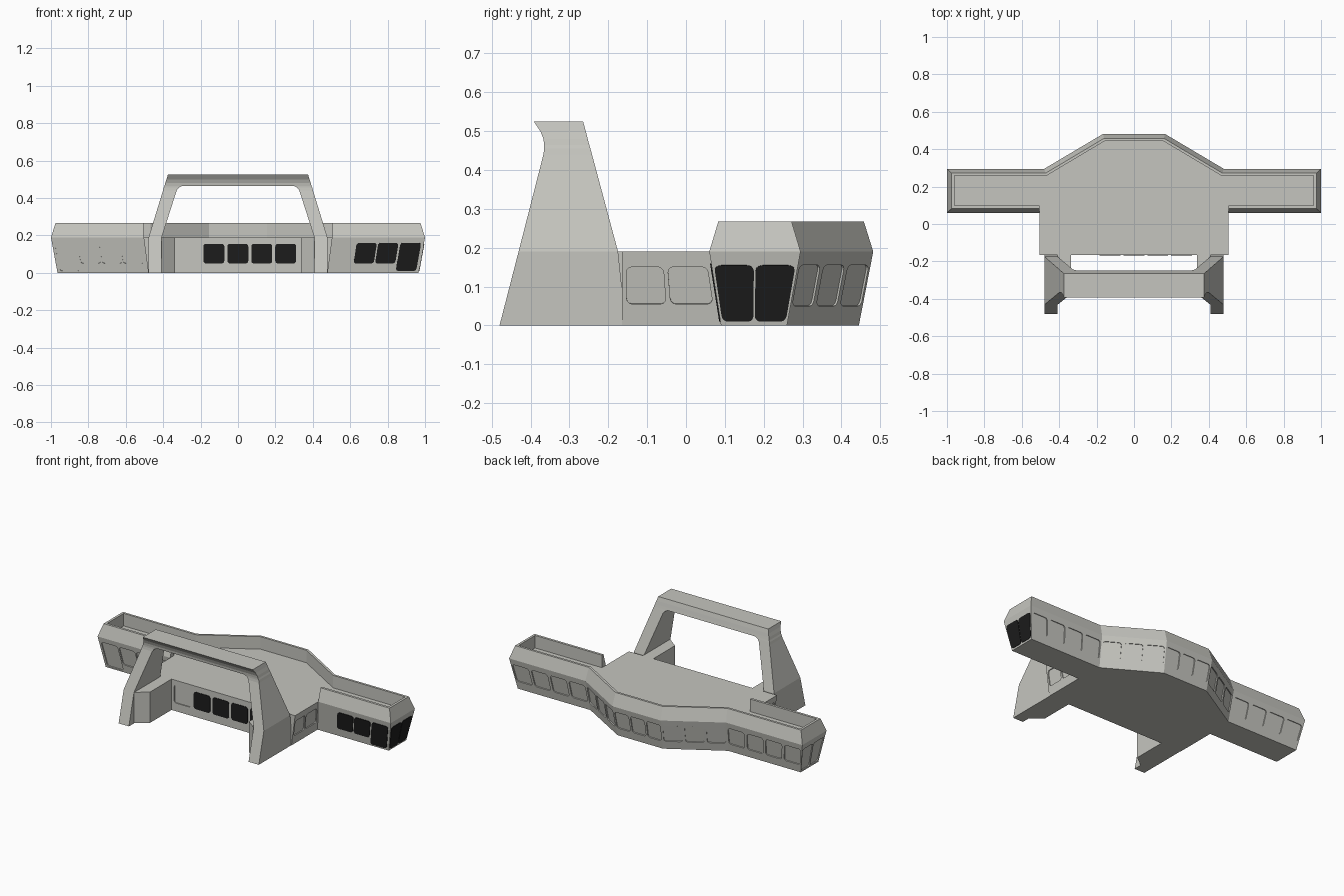
import bpy, bmesh, math
from mathutils import Vector

if "Cube" in bpy.data.objects:
    bpy.data.objects.remove(bpy.data.objects["Cube"])

def material(name, rgb):
    m = bpy.data.materials.new(name)
    m.diffuse_color = (*rgb, 1)
    m.use_nodes = True
    m.node_tree.nodes["Principled BSDF"].inputs["Base Color"].default_value = m.diffuse_color
    return m

GREY = material("warm_grey", (0.56, 0.56, 0.52))
BLACK = material("window_black", (0.012, 0.012, 0.012))
DECK = 0.19

def finish(bm, name, mat):
    bmesh.ops.recalc_face_normals(bm, faces=bm.faces)
    me = bpy.data.meshes.new(name)
    bm.to_mesh(me)
    bm.free()
    me.materials.append(mat)
    ob = bpy.data.objects.new(name, me)
    bpy.context.collection.objects.link(ob)
    return ob

def loft(bm, rings, cap=True):
    """Join closed rings of points with quads, capping both ends."""
    rows = [[bm.verts.new(p) for p in r] for r in rings]
    n = len(rows[0])
    for a, b in zip(rows, rows[1:]):
        for i in range(n):
            j = (i + 1) % n
            bm.faces.new((a[i], a[j], b[j], b[i]))
    if cap:
        bm.faces.new(rows[0])
        bm.faces.new(rows[-1])

def mirrored(half, z):
    """Full outline from its right half, listed from back to front."""
    return [(x, y, z) for x, y in half] + [(-x, y, z) for x, y in reversed(half)]

# Bridge deckhouse, with walls leaning in towards the bottom
top = [(.165, .482), (.48, .295), (1, .295), (1, .06), (.505, .06), (.505, -.165)]
low = [(.155, .445), (.47, .26), (.965, .26), (.965, .09), (.48, .09), (.48, -.165)]
bm = bmesh.new()
loft(bm, [mirrored(low, 0), mirrored(top, DECK)])
house = finish(bm, "deckhouse", GREY)

# Parapet running around the wings and the back
def around(half, z):
    return [(x, y, z) for x, y in reversed(half)] + [(-x, y, z) for x, y in half]

rim_out = [(.16, .458), (.472, .272), (.975, .272), (.975, .083), (.505, .083)]
rim_in = [(.156, .444), (.468, .258), (.96, .258), (.96, .098), (.505, .098)]
lines = [around(top[:5], DECK), around(rim_out, .267),
         around(rim_in, .267), around(rim_in, DECK)]
bm = bmesh.new()
loft(bm, list(zip(*lines)))
finish(bm, "parapet", GREY)

# Windows: rounded panels laid out on a sloping wall
def wall(i, j, s):
    """Wall between two outline corners on side s, as bottom and top edges."""
    return [Vector((s * p[0], p[1], z)) for p, z in
            ((low[i], 0), (low[j], 0), (top[j], DECK), (top[i], DECK))]

def panel(bm, quad, u0, u1, z0, z1, depth, rise):
    a, b, c, d = quad
    def at(u, z):
        return a.lerp(b, u).lerp(d.lerp(c, u), z / DECK)
    n = (b - a).cross(d - a).normalized()
    mid = (a + b + c + d) / 4
    # the outward side is the one that leans down from the deck edge
    lean = (c + d - a - b) / 2
    flat = Vector((lean.x, lean.y, 0))
    if n.dot(flat if flat.length > .005 else Vector((0, -1, 0))) < 0:
        n = -n
    ru = .014 / (b - a).length
    rz = .014
    pts = []
    for cu, cz, start in ((u1 - ru, z1 - rz, 0), (u0 + ru, z1 - rz, 90),
                          (u0 + ru, z0 + rz, 180), (u1 - ru, z0 + rz, 270)):
        for k in range(4):
            t = math.radians(start + 30 * k)
            pts.append(at(cu + ru * math.cos(t), cz + rz * math.sin(t)))
    loft(bm, [[p - n * depth for p in pts], [p + n * rise for p in pts]])

cut, glass = bmesh.new(), bmesh.new()

def recess(quad, u0, u1, z0, z1):
    panel(cut, quad, u0, u1, z0, z1, .006, .01)

def pane(quad, u0, u1, z0, z1):
    panel(glass, quad, u0, u1, z0, z1, .002, .003)

centre_back = [Vector(p) for p in ((-.155, .445, 0), (.155, .445, 0),
                                   (.165, .482, DECK), (-.165, .482, DECK))]
for k in range(3):
    recess(centre_back, k / 3 + .02, (k + 1) / 3 - .02, .05, .155)

for s in (1, -1):
    # diagonal and wing back walls
    for i, count in ((0, 3), (1, 4)):
        for k in range(count):
            recess(wall(i, i + 1, s), (k + .07) / count, (k + .93) / count, .05, .155)
    # deckhouse side walls
    recess(wall(5, 4, s), .05, .46, .055, .15)
    recess(wall(5, 4, s), .51, .95, .055, .15)
    # wing ends and wing fronts
    put = pane if s > 0 else recess
    for u0, u1 in ((.03, .49), (.51, .97)):
        put(wall(2, 3, s), u0, u1, .01, .155)
    front = wall(4, 3, s)
    put(front, .27, .49, .05, .16)
    put(front, .505, .725, .05, .16)
    put(front, .745, .97, .01, .16)
recess(wall(4, 3, -1), .03, .26, .05, .16)

# centre front row: one shuttered window, four dark ones
centre_front = [Vector((x, -.165, z)) for x, z in
                ((-.5, 0), (.5, 0), (.5, DECK), (-.5, DECK))]
recess(centre_front, .18, .30, .05, .16)
for k in range(4):
    pane(centre_front, .315 + .128 * k, .427 + .128 * k, .05, .155)

finish(glass, "dark_windows", BLACK)
cutter = finish(cut, "window_cutter", GREY)
cutter.hide_render = True
cutter.hide_viewport = True
mod = house.modifiers.new("window_recesses", 'BOOLEAN')
mod.operation = 'DIFFERENCE'
mod.solver = 'EXACT'
mod.object = cutter

# Arch: leaning legs and crossbeam; each row is z, outer x, inner x, front y, back y
rows = [(0, .478, .408, -.48, -.155), (.19, .478, .408, -.431, -.175),
        (.44, .401, .328, -.367, -.242), (.455, .397, .317, -.365, -.246),
        (.465, .393, .298, -.365, -.249), (.465, .393, 0, -.365, -.249),
        (.48, .389, 0, -.367, -.253), (.5, .382, 0, -.375, -.258),
        (.525, .375, 0, -.392, -.265)]
bm = bmesh.new()
loft(bm, [[(xo, yf, z), (xo, yb, z), (xi, yb, z), (xi, yf, z)]
          for z, xo, xi, yf, yb in rows])
bmesh.ops.delete(bm, geom=[f for f in bm.faces if all(abs(v.co.x) < 1e-5 for v in f.verts)],
                 context='FACES')
bmesh.ops.dissolve_degenerate(bm, dist=1e-5, edges=bm.edges)
arch = finish(bm, "arch", GREY)
arch.modifiers.new("mirror", 'MIRROR').use_clip = True

# Leg buttresses beside the front windows
bm = bmesh.new()
plan = [(.338, -.16), (.338, -.375), (.41, -.43), (.41, -.16)]
loft(bm, [[(x, y, z) for x, y in plan] for z in (0, DECK)])
finish(bm, "buttress", GREY).modifiers.new("mirror", 'MIRROR')
